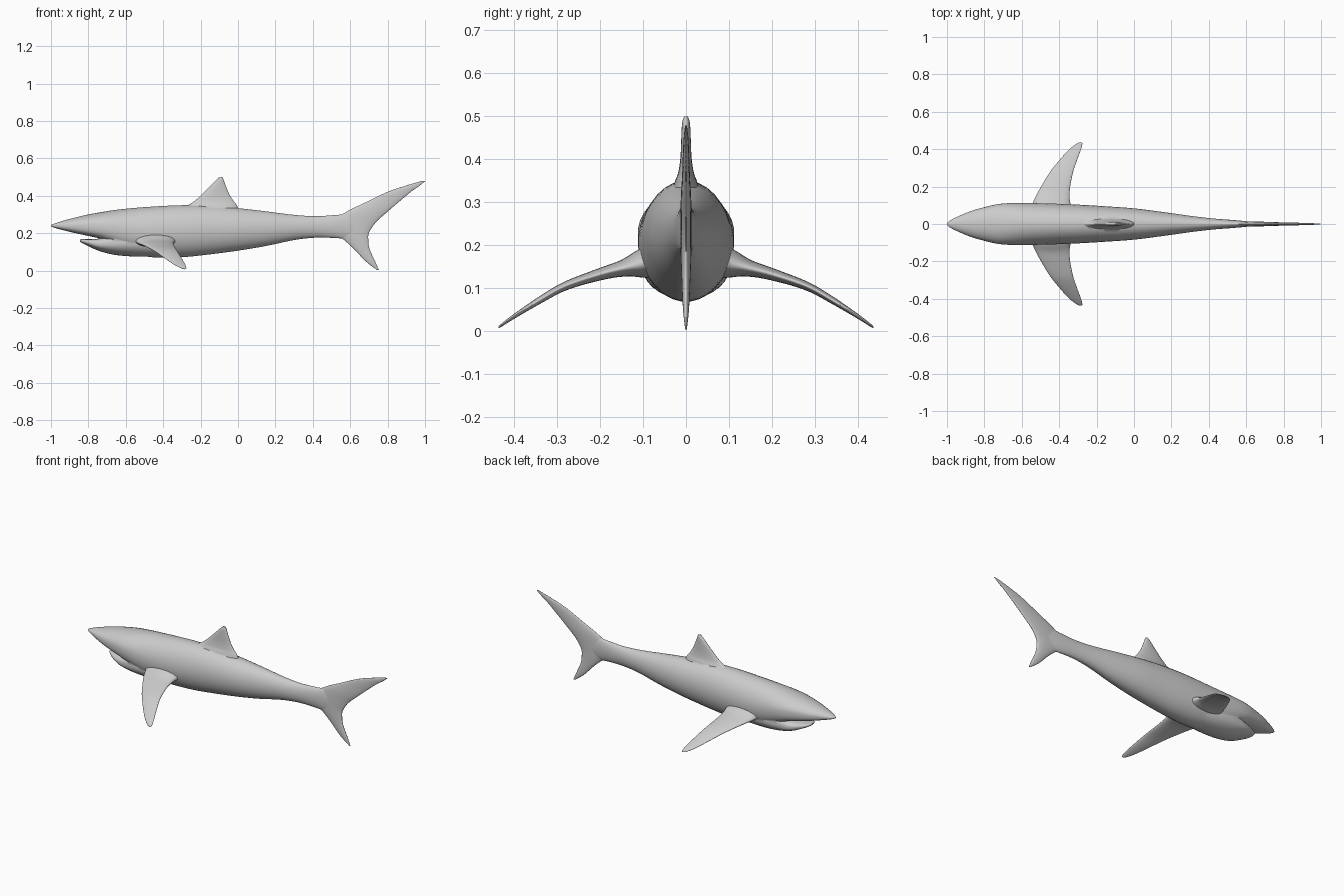
import bpy, bmesh
from math import cos, sin, pi, copysign
from mathutils import Vector

if "Cube" in bpy.data.objects:
    bpy.data.objects.remove(bpy.data.objects["Cube"])


def smooth_rows(rows, steps=5):
    # Catmull-Rom interpolation between station rows
    out = []
    n = len(rows)
    for i in range(n - 1):
        a, b, c, d = rows[max(i - 1, 0)], rows[i], rows[i + 1], rows[min(i + 2, n - 1)]
        for k in range(steps):
            t = k / steps
            out.append([0.5 * (2*q + (r-p)*t + (2*p - 5*q + 4*r - s)*t*t + (3*q - p - 3*r + s)*t**3)
                        for p, q, r, s in zip(a, b, c, d)])
    out.append(rows[-1])
    return out


def loft(name, rings):
    # Skin a closed tube through elliptical rings (centre, u axis, v axis, flatness)
    bm = bmesh.new()
    n = 32
    loops = []
    for c, u, v, e in rings:
        loop = []
        for k in range(n):
            a = 2 * pi * (k + 0.5) / n
            p = e if sin(a) < 0 else 1.0
            x = copysign(abs(cos(a)) ** p, cos(a))
            y = copysign(abs(sin(a)) ** p, sin(a))
            loop.append(bm.verts.new(c + u * x + v * y))
        loops.append(loop)
    for a, b in zip(loops, loops[1:]):
        for k in range(n):
            bm.faces.new((a[k], a[(k + 1) % n], b[(k + 1) % n], b[k]))
    bm.faces.new(loops[0])
    bm.faces.new(loops[-1])
    bmesh.ops.recalc_face_normals(bm, faces=bm.faces)
    me = bpy.data.meshes.new(name)
    bm.to_mesh(me)
    bm.free()
    ob = bpy.data.objects.new(name, me)
    bpy.context.collection.objects.link(ob)
    return ob


def trunk(name, rows, flip=1):
    # rows: x, top z, bottom z, half width, flatness of one half
    return loft(name, [(Vector((x, 0, (t + b) / 2)), Vector((0, w, 0)),
                        Vector((0, 0, flip * (t - b) / 2)), e)
                       for x, t, b, w, e in smooth_rows(rows)])


def fin(name, rows, normal):
    # rows: leading x, trailing x, y, z, half thickness
    return loft(name, [(Vector(((l + t) / 2, y, z)), Vector(((t - l) / 2, 0, 0)),
                        Vector(normal) * h, 1.0)
                       for l, t, y, z, h in smooth_rows(rows)])


# Main body with the flat-bottomed snout
body = trunk("shark_body", [
    (-1.0, .243, .237, .004, .9), (-.985, .25, .23, .018, .85), (-.94, .265, .217, .041, .75),
    (-.87, .284, .2, .07, .65), (-.8, .3, .185, .09, .6), (-.73, .313, .168, .106, .6),
    (-.66, .324, .135, .112, .75), (-.57, .334, .092, .112, .9), (-.45, .343, .07, .11, 1),
    (-.3, .35, .071, .104, 1), (-.15, .347, .086, .095, 1), (0, .334, .106, .084, 1),
    (.15, .317, .131, .065, 1), (.3, .298, .163, .044, 1), (.42, .291, .176, .03, 1),
    (.52, .297, .174, .022, 1), (.6, .298, .17, .015, 1), (.68, .245, .2, .006, 1)])

# Lower jaw, flat on its upper side
jaw = trunk("lower_jaw", [
    (-.846, .164, .156, .012, .8), (-.835, .168, .148, .034, .65), (-.8, .168, .13, .06, .6),
    (-.74, .172, .104, .085, .6), (-.66, .2, .084, .098, .7), (-.56, .22, .075, .1, .9),
    (-.45, .22, .074, .09, 1)], flip=-1)

# Dorsal fin
dorsal = fin("dorsal_fin", [
    (-.32, .01, 0, .31, .04), (-.27, -.005, 0, .348, .026), (-.235, -.022, 0, .37, .018),
    (-.195, -.045, 0, .405, .013), (-.15, -.064, 0, .45, .011), (-.115, -.077, 0, .485, .009),
    (-.1, -.083, 0, .499, .004)], (0, 1, 0))

# Tail fin, from lower tip to upper tip
tail = fin("tail_fin", [
    (.742, .753, 0, .004, .002), (.682, .733, 0, .05, .007), (.62, .704, 0, .115, .01),
    (.565, .697, 0, .165, .012), (.51, .702, 0, .205, .013), (.51, .74, 0, .26, .013),
    (.575, .797, 0, .312, .012), (.68, .857, 0, .364, .009), (.8, .925, 0, .421, .007),
    (.9, .973, 0, .455, .005), (.98, 1.0, 0, .478, .002)], (0, 1, 0))

# Pair of swept pectoral fins
pectorals = [fin("pectoral_fin_" + side, [
    (-.57, -.32, s * .06, .165, .045), (-.545, -.338, s * .105, .155, .033),
    (-.527, -.344, s * .145, .146, .02), (-.497, -.341, s * .2, .132, .014),
    (-.448, -.325, s * .28, .105, .01), (-.4, -.305, s * .34, .072, .008),
    (-.345, -.283, s * .4, .034, .005), (-.305, -.276, s * .43, .013, .003),
    (-.288, -.28, s * .436, .008, .001)], (0, s * .35, .95))
    for side, s in (("left", -1), ("right", 1))]

# Fuse every part into one skin
for part in [jaw, dorsal, tail] + pectorals:
    mod = body.modifiers.new("fuse", 'BOOLEAN')
    mod.operation = 'UNION'
    mod.solver = 'EXACT'
    mod.object = part
    bpy.context.view_layer.objects.active = body
    bpy.ops.object.modifier_apply(modifier=mod.name)
    bpy.data.objects.remove(part)

bpy.ops.object.select_all(action='DESELECT')
body.select_set(True)
bpy.context.view_layer.objects.active = body
bpy.ops.object.shade_smooth_by_angle(angle=0.9)
